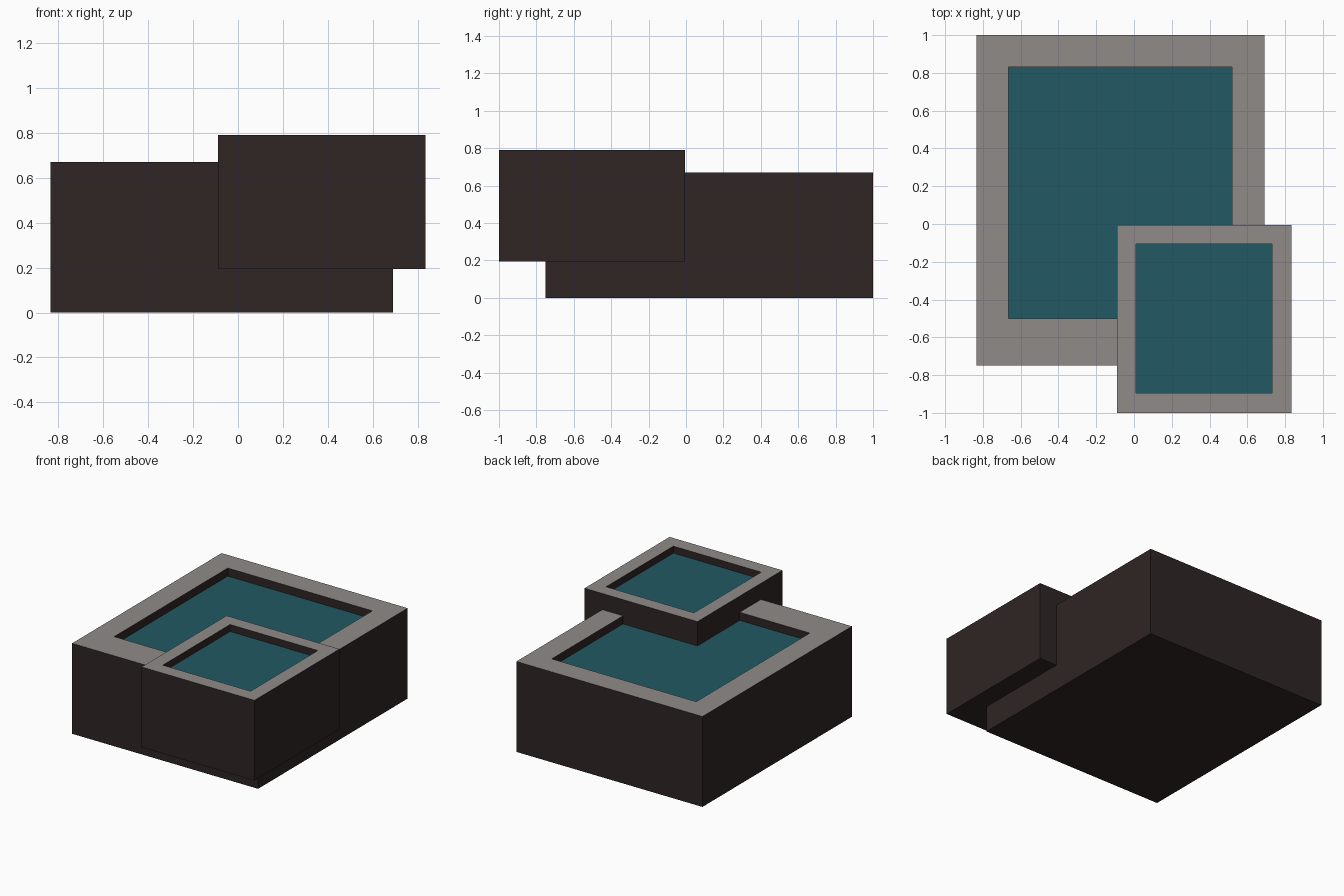
import bpy, bmesh

if "Cube" in bpy.data.objects:
    bpy.data.objects.remove(bpy.data.objects["Cube"])


def material(name, rgb):
    m = bpy.data.materials.new(name)
    m.diffuse_color = (*rgb, 1.0)
    m.use_nodes = True
    m.node_tree.nodes["Principled BSDF"].inputs["Base Color"].default_value = m.diffuse_color
    return m


DARK = material("dark_stone", (0.029, 0.018, 0.018))
RIM = material("grey_rim", (0.28, 0.26, 0.245))
WATER = material("teal_water", (0.016, 0.10, 0.125))


def basin(name, outer, inner, z0, z1, water_z):
    """Open basin: outer and inner are (xmin, xmax, ymin, ymax)."""
    bm = bmesh.new()

    def ring(r, z):
        x0, x1, y0, y1 = r
        return [bm.verts.new((x, y, z))
                for x, y in ((x0, y0), (x1, y0), (x1, y1), (x0, y1))]

    # bottom, outer top, inner top and recessed water loops
    rings = [ring(outer, z0), ring(outer, z1), ring(inner, z1), ring(inner, water_z)]
    bm.faces.new(rings[0][::-1])
    for level, (a, b) in enumerate(zip(rings, rings[1:])):
        for i in range(4):
            j = (i + 1) % 4
            f = bm.faces.new((a[i], a[j], b[j], b[i]))
            f.material_index = 1 if level == 1 else 0
    water = bm.faces.new(rings[3])
    water.material_index = 2
    bm.normal_update()
    mesh = bpy.data.meshes.new(name)
    bm.to_mesh(mesh)
    bm.free()
    for m in (DARK, RIM, WATER):
        mesh.materials.append(m)
    obj = bpy.data.objects.new(name, mesh)
    bpy.context.collection.objects.link(obj)
    return obj


# Large lower pool
basin("large_pool", (-0.835, 0.69, -0.75, 1.0), (-0.665, 0.52, -0.5, 0.83),
      0.0, 0.67, 0.61)
# Small raised pool overlapping its front right corner
basin("small_pool", (-0.09, 0.835, -1.0, -0.005), (0.01, 0.73, -0.895, -0.107),
      0.195, 0.79, 0.738)
